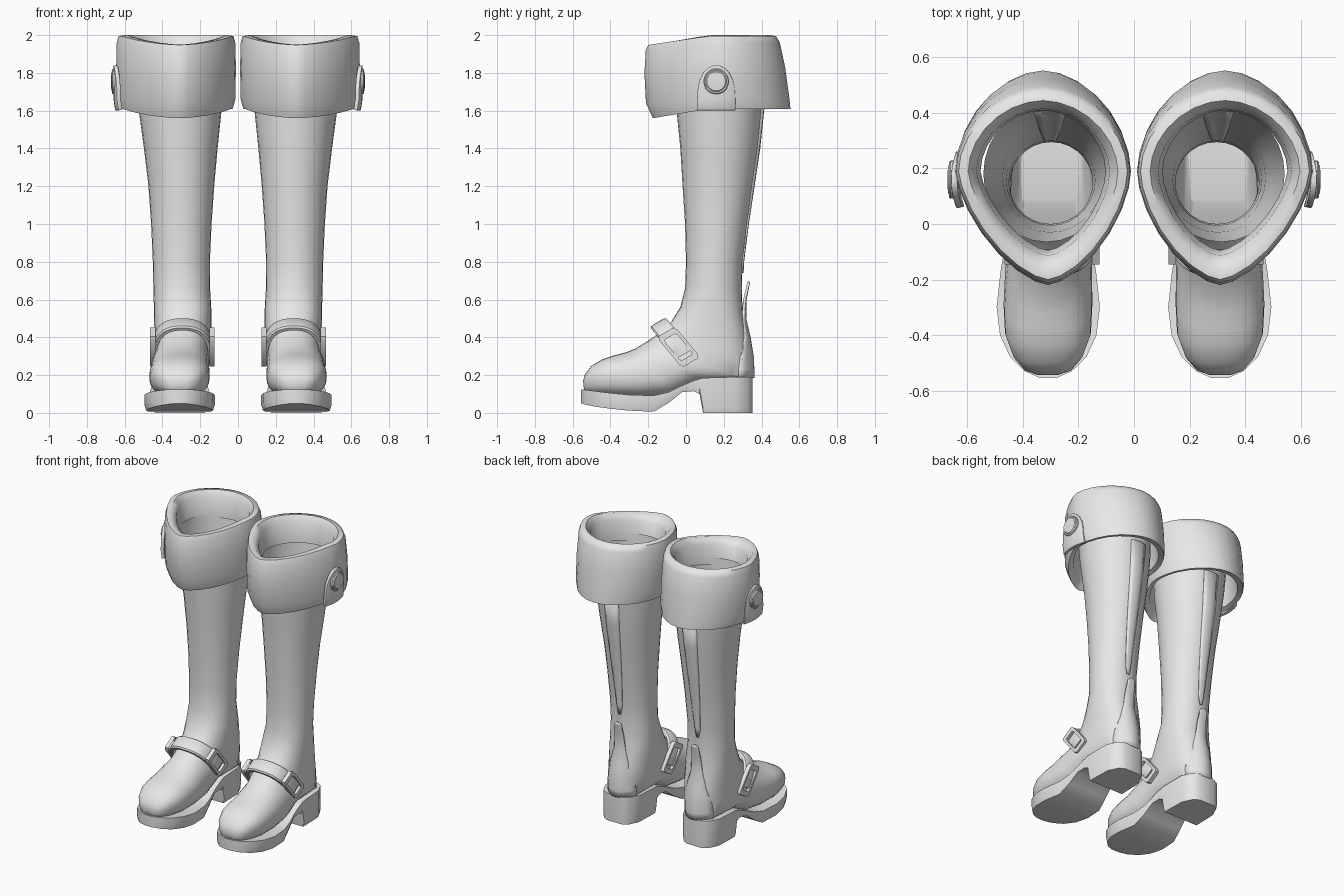
import bpy, bmesh, math
from mathutils import Matrix, Vector

if "Cube" in bpy.data.objects:
    bpy.data.objects.remove(bpy.data.objects["Cube"])

leather = bpy.data.materials.new("grey_leather")
leather.diffuse_color = (0.8, 0.8, 0.8, 1)
leather.use_nodes = True
leather.node_tree.nodes["Principled BSDF"].inputs["Base Color"].default_value = leather.diffuse_color


def finish(name, bm, angle=40, solid=0, bevel=0):
    """Turn a bmesh into a smooth, mirrored part (one per boot)."""
    bmesh.ops.recalc_face_normals(bm, faces=bm.faces)
    me = bpy.data.meshes.new(name)
    bm.to_mesh(me)
    bm.free()
    ob = bpy.data.objects.new(name, me)
    bpy.context.collection.objects.link(ob)
    me.materials.append(leather)
    bpy.ops.object.select_all(action='DESELECT')
    ob.select_set(True)
    bpy.context.view_layer.objects.active = ob
    bpy.ops.object.shade_smooth_by_angle(angle=math.radians(angle))
    if solid:
        m = ob.modifiers.new("thickness", 'SOLIDIFY')
        m.thickness, m.offset = solid, 0
    if bevel:
        m = ob.modifiers.new("soft_edges", 'BEVEL')
        m.width, m.segments = bevel, 2
    ob.modifiers.new("other_boot", 'MIRROR')
    return ob


def loft(name, rings, closed=True, caps=(False, False), **kw):
    """Skin a list of equally long point rows."""
    bm = bmesh.new()
    vs = [[bm.verts.new(p) for p in r] for r in rings]
    n = len(vs[0])
    for a, b in zip(vs, vs[1:]):
        for i in range(n if closed else n - 1):
            j = (i + 1) % n
            bm.faces.new((a[i], a[j], b[j], b[i]))
    if caps[0]:
        bm.faces.new(vs[0])
    if caps[1]:
        bm.faces.new(vs[-1])
    return finish(name, bm, **kw)


def power(v, p):
    return math.copysign(abs(v) ** (2 / p), v)


# Shaft and foot: rings hinge from level at the top to upright at the toe
# front y, front z, back y, back z, centre x, half width
STATIONS = [
    (-.065, 1.84, .425, 1.84, .315, .228), (-.05, 1.6, .405, 1.6, .306, .219),
    (-.03, 1.4, .385, 1.4, .303, .195), (-.018, 1.2, .355, 1.2, .30, .174),
    (-.005, 1.0, .325, 1.0, .30, .16), (0, .8, .30, .8, .30, .151),
    (-.005, .66, .295, .66, .298, .15), (-.03, .56, .30, .53, .293, .152),
    (-.08, .48, .325, .4, .292, .151), (-.16, .41, .345, .27, .295, .15),
    (-.22, .37, .335, .17, .30, .15), (-.27, .34, .1, .17, .305, .152),
    (-.32, .32, -.05, .1, .308, .157), (-.38, .305, -.2, .08, .31, .16),
    (-.44, .285, -.34, .08, .31, .155), (-.5, .25, -.45, .09, .31, .125),
    (-.535, .205, -.515, .1, .31, .085), (-.545, .17, -.54, .12, .31, .04)]
N = 28
rings = []
for k, (yf, zf, yb, zb, xc, hw) in enumerate(STATIONS):
    p = 2.0 if k < 7 else 2.4
    ring = []
    for i in range(N):
        t = 2 * math.pi * i / N
        c, s = power(math.cos(t), p), power(math.sin(t), p)
        ring.append((xc + hw * s, (yf + yb) / 2 + (yf - yb) / 2 * c,
                     (zf + zb) / 2 + (zf - zb) / 2 * c))
    rings.append(ring)
loft("boot_upper", rings, caps=(False, True), angle=50)


# Turned-down cuff: egg outline, pointed and dipping at the front
# half width, front y, back y, front z, back z
CUFF = [
    (.25, -.12, .47, 1.84, 1.86), (.27, -.13, .51, 1.60, 1.62),
    (.30, -.175, .553, 1.56, 1.61), (.314, -.212, .548, 1.64, 1.66),
    (.317, -.22, .525, 1.80, 1.83), (.314, -.213, .497, 1.92, 1.96),
    (.304, -.20, .477, 1.948, 1.995), (.27, -.165, .445, 1.95, 2.0),
    (.24, -.115, .415, 1.91, 1.96), (.225, -.095, .41, 1.78, 1.82)]
rings = []
for hw, yf, yb, zf, zb in CUFF:
    ring = []
    for i in range(N):
        t = 2 * math.pi * i / N
        p = 1.55 if math.cos(t) > 0 else 1.88
        c, s = power(math.cos(t), p), power(math.sin(t), p)
        y = .19 + ((yf - .19) * c if c > 0 else (.19 - yb) * c)
        dip = min(1, max(0, (.12 - y) / (.12 - yf)))
        ring.append((.328 + hw * s - .018 * max(c, 0), y, zb + (zf - zb) * dip))
    rings.append(ring)
loft("cuff", rings, angle=60)

# Sole with arch and heel block: y, half width, bottom z, top z
SOLE = [
    (.352, .06, 0, .19), (.33, .10, 0, .19), (.26, .135, 0, .19),
    (.09, .14, 0, .185), (.072, .14, .10, .18), (.04, .143, .115, .17),
    (-.02, .147, .11, .145), (-.09, .158, .055, .11), (-.17, .172, .006, .092),
    (-.3, .186, .012, .095), (-.4, .174, .022, .105), (-.48, .137, .033, .115),
    (-.53, .085, .043, .122), (-.555, .03, .05, .125)]
rings = [[(.309 - w, y, t), (.309 + w, y, t), (.309 + w, y, b + .03),
          (.309 + w * .95, y, b), (.309 - w * .95, y, b), (.309 - w, y, b + .03)]
         for y, w, b, t in SOLE]
loft("sole", rings, caps=(True, True), angle=40)

# Instep strap: half loop in a tilted plane, with a raised section
side = Vector((0, .042, .025))
rings = []
for i in range(25):
    t = math.pi * i / 24
    c, s = power(math.cos(t), 2.5), power(math.sin(t), 2.5)
    row = []
    for across, out in ((-1, -.012), (-1, .006), (-.8, .014), (.8, .014),
                        (1, .006), (1, -.012)):
        mid = Vector((.295 + (.15 + out) * c, -.01 - .132 * s, .31 + .16 * s))
        row.append(mid + side * across + Vector((0, -.6, .75)) * out * s)
    rings.append(row)
loft("instep_strap", rings, caps=(True, True), angle=40)

# Buckle frames on both ends of the strap
along = Vector((0, -.058, .07))
for label, x, d in (("outer", .45, 1), ("inner", .14, -1)):
    rows = []
    for scale, lift in ((1.15, -.012), (1.15, .016), (.78, .016), (.78, -.004)):
        rows.append([Vector((x + d * lift, -.04, .348)) + along * a * scale
                     + side * b * scale
                     for a, b in ((-1, -.8), (-.8, -1), (.8, -1), (1, -.8),
                                  (1, .8), (.8, 1), (-.8, 1), (-1, .8))])
    loft(label + "_buckle", rows)

# Heel counter with a free pull tab: z, half width, back y, wrap depth
COUNTER = [(.695, .012, .332, 0), (.68, .025, .33, .001), (.6, .032, .314, .004),
           (.5, .042, .312, .012), (.4, .07, .335, .03), (.3, .10, .352, .068),
           (.23, .107, .355, .078), (.185, .107, .355, .078)]
loft("heel_counter", [[(.298 + w * u / 4, y - d * (u / 4) ** 2, z)
                       for u in range(-4, 5)] for z, w, y, d in COUNTER],
     closed=False, solid=.014)

# Narrow tapered panel down the back of the shaft
PANEL = [(1.66, .058, .416, .014), (1.4, .05, .389, .012), (1.2, .042, .359, .01),
         (1.0, .032, .329, .006), (.8, .02, .304, .003), (.74, .008, .301, 0)]
loft("back_panel", [[(.302 + w * u / 2, y - d * (u / 2) ** 2, z)
                     for u in range(-2, 3)] for z, w, y, d in PANEL],
     closed=False, solid=.008)

# Arched tab on the outer side of the cuff
rows = []
for z, w in ((1.603, .10), (1.66, .099), (1.72, .095), (1.76, .087),
             (1.80, .068), (1.825, .045), (1.84, .015)):
    rows.append([(.648 - 1.8 * (w * u / 3) ** 2 - .15 * max(0, 1.66 - z),
                  .16 + w * u / 3, z) for u in range(-3, 4)])
loft("cuff_tab", rows, closed=False, solid=.022, bevel=.004)

# Round button: domed disc with a stepped rim
rows = [[(x, .16 + r * math.cos(2 * math.pi * i / 20),
          1.755 + r * math.sin(2 * math.pi * i / 20)) for i in range(20)]
        for x, r in ((.645, .068), (.662, .068), (.667, .063), (.664, .056),
                     (.670, .05), (.672, .025))]
loft("cuff_button", rows, caps=(True, True), angle=35)
